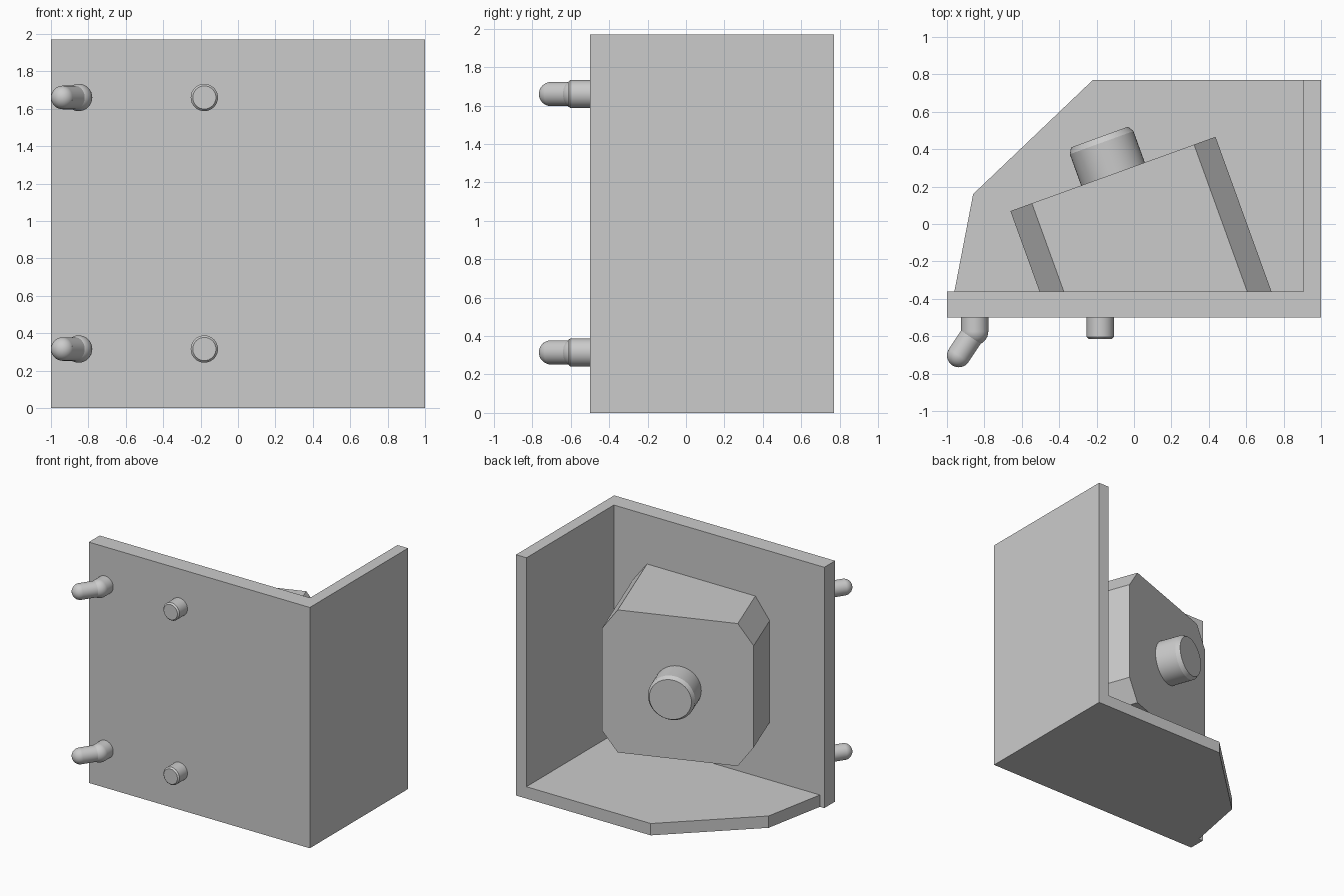
import bpy
import bmesh
from math import radians
from mathutils import Vector, Matrix

cube = bpy.data.objects.get("Cube")
if cube:
    bpy.data.objects.remove(cube, do_unlink=True)

grey = bpy.data.materials.new("plain_grey")
grey.use_nodes = True
GREY = (0.6, 0.6, 0.6, 1)
grey.diffuse_color = GREY
grey.node_tree.nodes["Principled BSDF"].inputs["Base Color"].default_value = GREY


def finish(name, bm, smooth=False):
    bmesh.ops.recalc_face_normals(bm, faces=bm.faces[:])
    mesh = bpy.data.meshes.new(name)
    bm.to_mesh(mesh)
    bm.free()
    mesh.materials.append(grey)
    obj = bpy.data.objects.new(name, mesh)
    bpy.context.collection.objects.link(obj)
    if smooth:
        bpy.ops.object.select_all(action='DESELECT')
        obj.select_set(True)
        bpy.context.view_layer.objects.active = obj
        bpy.ops.object.shade_smooth_by_angle(angle=radians(30))
    return obj


def loft(bm, rings):
    """Skin a list of equal-sized vertex rings and cap both ends."""
    rings = [[bm.verts.new(p) for p in ring] for ring in rings]
    n = len(rings[0])
    for a, b in zip(rings, rings[1:]):
        for i in range(n):
            j = (i + 1) % n
            bm.faces.new((a[i], a[j], b[j], b[i]))
    bm.faces.new(rings[0][::-1])
    bm.faces.new(rings[-1])


def slab(name, outline, height):
    bm = bmesh.new()
    loft(bm, [[(x, y, z) for x, y in outline] for z in (0, height)])
    finish(name, bm)


def turned(bm, start, direction, profile, sides=32):
    """Round part along a direction; profile holds (distance, radius)."""
    d = Vector(direction).normalized()
    u = d.cross(Vector((0, 0, 1))).normalized()
    spokes = [Matrix.Rotation(radians(360 * i / sides), 3, d) @ u for i in range(sides)]
    loft(bm, [[Vector(start) + d * t + s * r for s in spokes] for t, r in profile])


def ball(bm, centre, radius):
    bmesh.ops.create_uvsphere(bm, u_segments=32, v_segments=16, radius=radius,
                              matrix=Matrix.Translation(centre))


# Panels
HEIGHT, INNER = 1.97, -0.36
slab("front_panel", [(-1, -0.5), (1, -0.5), (1, INNER), (-1, INNER)], HEIGHT)
slab("side_panel", [(0.905, INNER), (1, INNER), (1, 0.77), (0.905, 0.77)], HEIGHT)
slab("floor_panel", [(-0.96, INNER), (0.905, INNER), (0.905, 0.77),
                     (-0.22, 0.77), (-0.86, 0.16)], 0.097)

# Angled block with cut corners, running into the front panel
turn = Matrix.Rotation(radians(19.9), 3, 'Z')
along, out = turn @ Vector((1, 0, 0)), turn @ Vector((0, 1, 0))
centre = Vector((-0.1125, 0.2675, 0.985))
half, cut_w, cut_h = 0.583, 0.122, 0.167
corners = []
for sx, sz in ((1, 1), (-1, 1), (-1, -1), (1, -1)):
    pair = [(sx * half, sz * (half - cut_h)), (sx * (half - cut_w), sz * half)]
    corners += pair if sx == sz else pair[::-1]
face = [centre + along * w + Vector((0, 0, h)) for w, h in corners]
root = [p - out * ((p.y - INNER + 0.04) / out.y) for p in face]
bm = bmesh.new()
loft(bm, [root, face])
finish("angled_block", bm)

# Knob on the block
bm = bmesh.new()
turned(bm, centre, out, [(-0.02, 0.181), (0.178, 0.181), (0.21, 0.162)], 48)
finish("knob", bm, True)

# Pegs and hooks on the front panel
PEG_R, TIP_R = 0.073, 0.063
for level, z in (("lower", 0.315), ("upper", 1.66)):
    bm = bmesh.new()
    turned(bm, (-0.18, -0.48, z), (0, -1, 0),
           [(0, PEG_R), (0.123, PEG_R), (0.135, 0.062)])
    finish(level + "_peg", bm, True)

    elbow, tip = Vector((-0.852, -0.575, z)), Vector((-0.937, -0.703, z))
    bm = bmesh.new()
    turned(bm, (elbow.x, -0.48, z), (0, -1, 0), [(0, PEG_R), (0.095, PEG_R)])
    ball(bm, elbow, PEG_R)
    turned(bm, elbow, tip - elbow, [(0, TIP_R), ((tip - elbow).length, TIP_R)])
    ball(bm, tip, TIP_R)
    finish(level + "_hook", bm, True)
